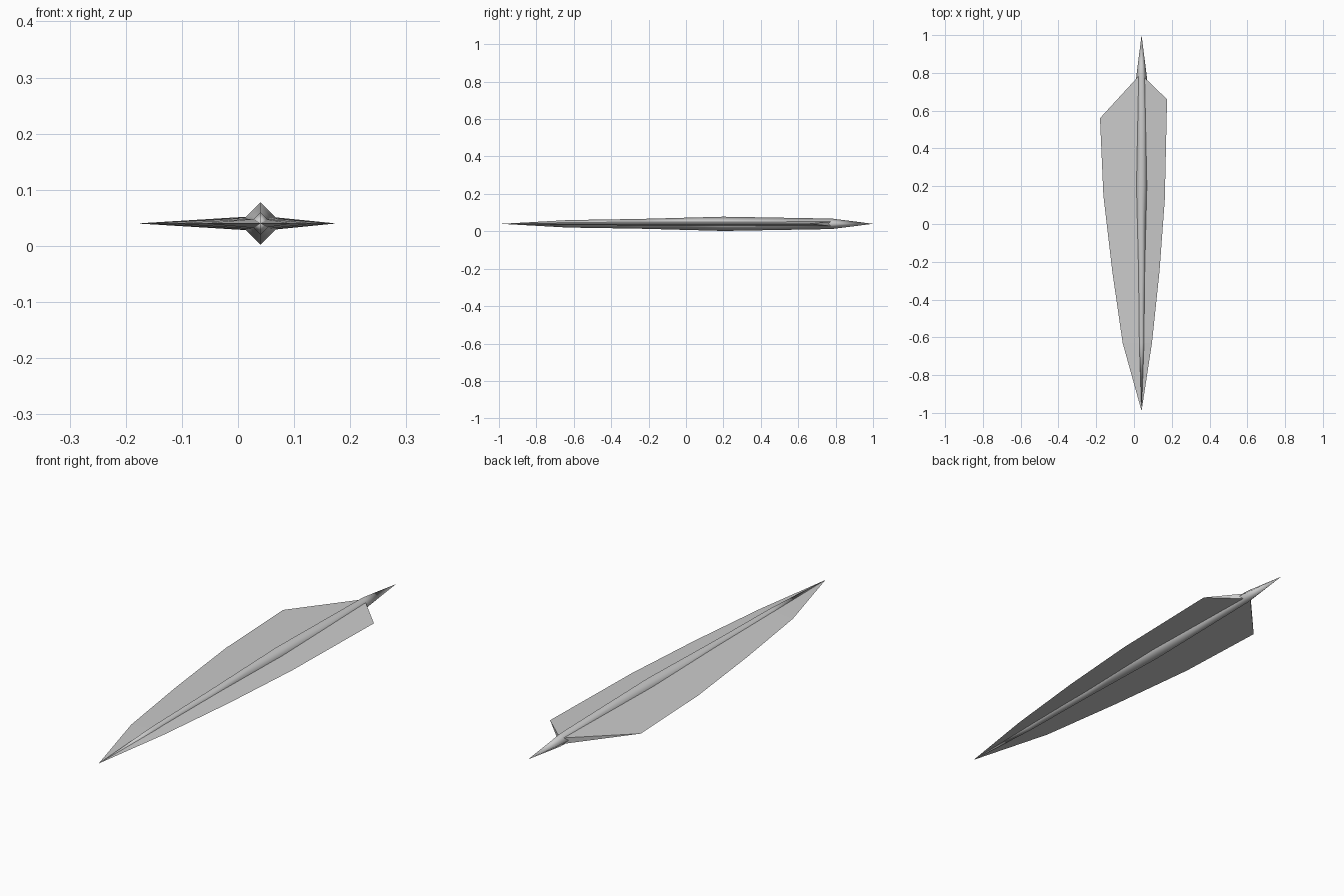
import bpy
import bmesh
import math

cube = bpy.data.objects.get("Cube")
if cube:
    bpy.data.objects.remove(cube)

CX, CZ = 0.04, 0.04   # axis of the spear head
FRONT = -0.99

steel = bpy.data.materials.new("grey steel")
steel.use_nodes = True
colour = (0.6, 0.6, 0.6, 1)
steel.diffuse_color = colour
steel.node_tree.nodes["Principled BSDF"].inputs["Base Color"].default_value = colour


def finish(name, bm, smooth):
    bmesh.ops.recalc_face_normals(bm, faces=bm.faces)
    for f in bm.faces:
        f.smooth = smooth
    mesh = bpy.data.meshes.new(name)
    bm.to_mesh(mesh)
    bm.free()
    mesh.materials.append(steel)
    obj = bpy.data.objects.new(name, mesh)
    bpy.context.collection.objects.link(obj)
    return obj


def spine(stations):
    """Four-sided rod pointed at both ends: (y, radius) rings."""
    bm = bmesh.new()
    rings = [[bm.verts.new((CX + r * math.cos(k * math.pi / 2), y,
                            CZ + r * math.sin(k * math.pi / 2)))
              for k in range(4)] for y, r in stations]
    for a, b in zip(rings, rings[1:]):
        for k in range(4):
            n = (k + 1) % 4
            bm.faces.new((a[k], a[n], b[n], b[k]))
    tips = [bm.verts.new((CX, y, CZ)) for y in (FRONT, 1.0)]
    for tip, ring in zip(tips, (rings[0], rings[-1])):
        for k in range(4):
            bm.faces.new((tip, ring[k], ring[(k + 1) % 4]))
    finish("spine", bm, True)


def blade(name, edge, back_y):
    """Thin wedge: sharp outer edge of (x, y), thicker at the axis."""
    bm = bmesh.new()
    tip = bm.verts.new((CX, FRONT, CZ))
    rows = []
    for i, (x, y) in enumerate(edge):
        h = (0.009, 0.011, 0.0125, 0.0135)[min(i, 3)]
        root_y = back_y if i == len(edge) - 1 else y
        rows.append([bm.verts.new((CX, root_y, CZ + h)),
                     bm.verts.new((x, y, CZ)),
                     bm.verts.new((CX, root_y, CZ - h))])
    bm.faces.new(rows[-1])
    for k in range(3):
        n = (k + 1) % 3
        bm.faces.new((tip, rows[0][k], rows[0][n]))
        for a, b in zip(rows, rows[1:]):
            bm.faces.new((a[k], a[n], b[n], b[k]))
    finish(name, bm, False)


spine([(-0.63, 0.02), (-0.25, 0.026), (0.2, 0.038), (0.78, 0.028)])

# The two blades differ slightly in outline
blade("left_blade", [(0.095, -0.63), (0.135, -0.25), (0.163, 0.13), (0.175, 0.66)], 0.79)
blade("right_blade", [(-0.06, -0.63), (-0.115, -0.25), (-0.162, 0.15), (-0.18, 0.56)], 0.8)
